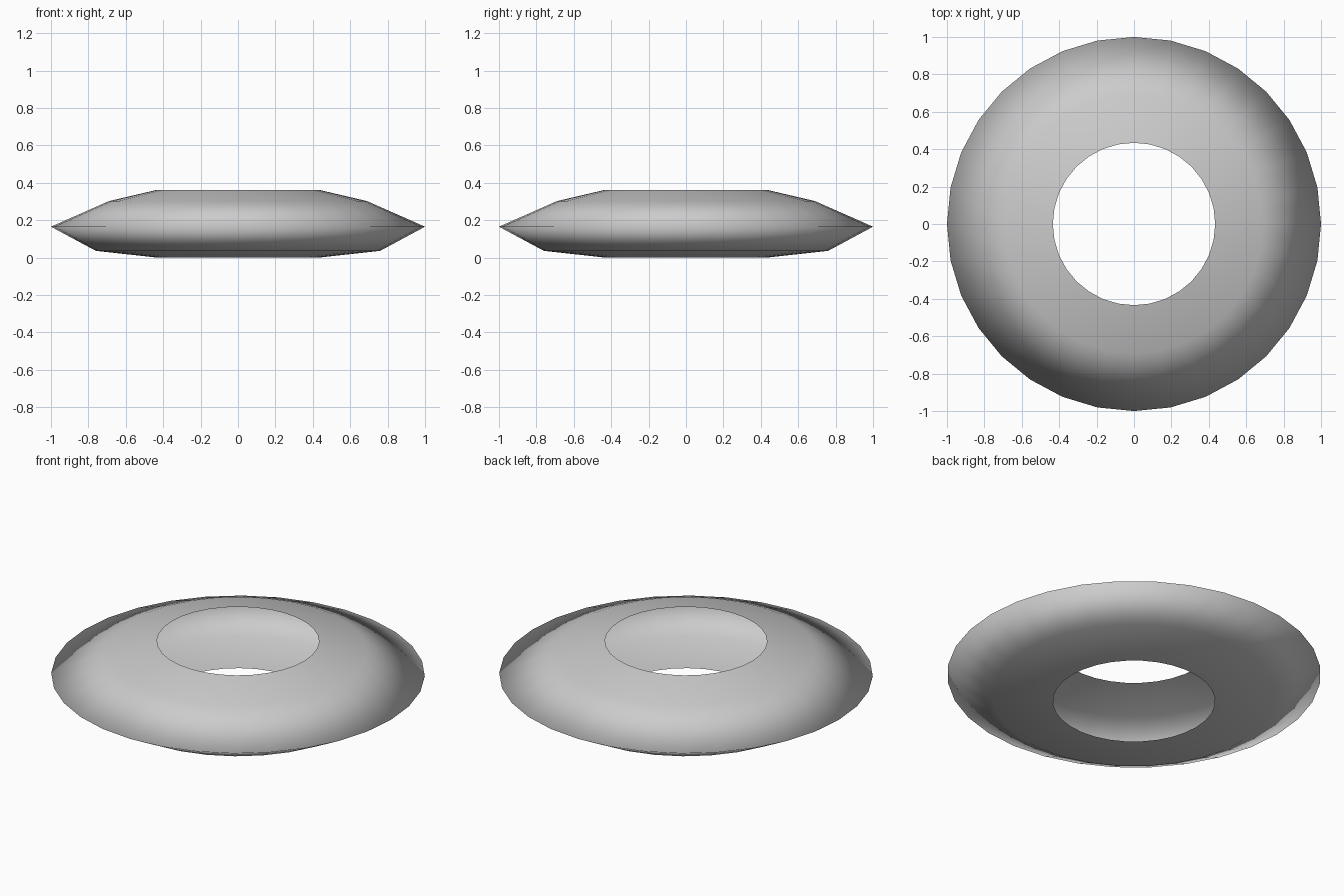
import bpy
import bmesh
from math import cos, sin, tau

if "Cube" in bpy.data.objects:
    bpy.data.objects.remove(bpy.data.objects["Cube"])

SIDES = 32

# Open cross-section (radius, height): lower lip, lower bend, rim, upper bend, upper lip
PROFILE = [(0.434, 0.0), (0.76, 0.036), (1.0, 0.165), (0.69, 0.302), (0.434, 0.362)]

# Hollow ring shell, open towards the centre hole
bm = bmesh.new()
rings = [[bm.verts.new((r * cos(tau * i / SIDES), r * sin(tau * i / SIDES), z))
          for i in range(SIDES)] for r, z in PROFILE]
for low, high in zip(rings, rings[1:]):
    for i in range(SIDES):
        j = (i + 1) % SIDES
        face = bm.faces.new((low[i], low[j], high[j], high[i]))
        face.smooth = True

mesh = bpy.data.meshes.new("ring_shell")
bm.to_mesh(mesh)
bm.free()
ring = bpy.data.objects.new("ring_shell", mesh)
bpy.context.collection.objects.link(ring)
